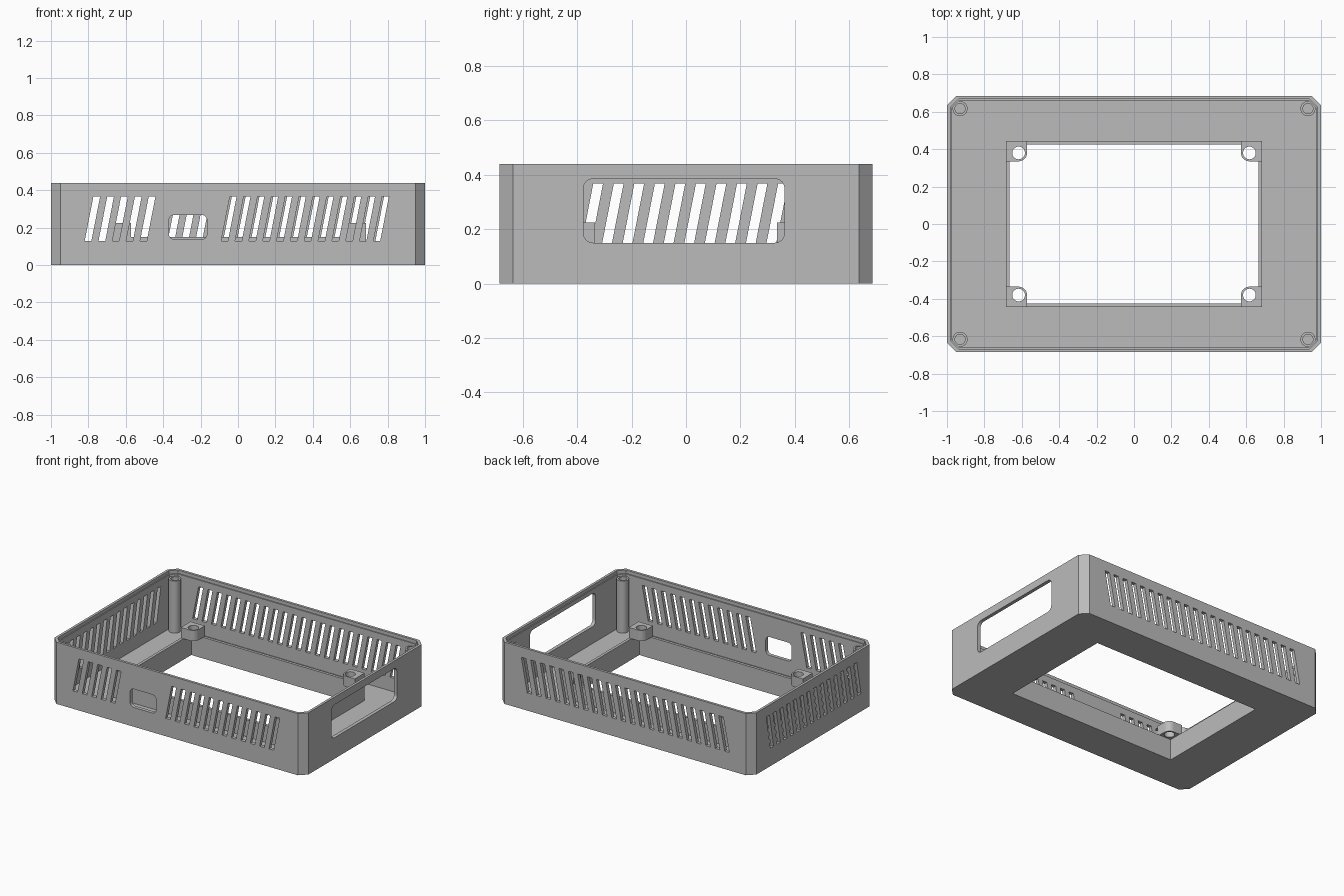
import bpy, bmesh, math

cube = bpy.data.objects.get("Cube")
if cube:
    bpy.data.objects.remove(cube, do_unlink=True)

grey = bpy.data.materials.new("plain_grey")
grey.use_nodes = True
grey.diffuse_color = (0.5, 0.5, 0.5, 1)
grey.node_tree.nodes["Principled BSDF"].inputs["Base Color"].default_value = (0.5, 0.5, 0.5, 1)

HX, HY, HEIGHT = 1.0, 0.685, 0.439
WALL, FLOOR = 0.025, 0.03
RIM_TOP, LUG_TOP, POST_TOP = 0.15, 0.225, 0.40
PITCH, SLOT_W, LEAN, SLOT_LOW, SLOT_HIGH = 0.074, 0.036, 0.047, 0.127, 0.367


def prisms(name, outlines, axis, low, high):
    """Extrude one or more 2D outlines along an axis into a single object."""
    place = {"x": lambda u, v, w: (w, u, v),
             "y": lambda u, v, w: (u, w, v),
             "z": lambda u, v, w: (u, v, w)}[axis]
    bm = bmesh.new()
    for pts in outlines:
        a = [bm.verts.new(place(u, v, low)) for u, v in pts]
        b = [bm.verts.new(place(u, v, high)) for u, v in pts]
        bm.faces.new(a)
        bm.faces.new(b)
        for i in range(len(pts)):
            j = (i + 1) % len(pts)
            bm.faces.new((a[i], a[j], b[j], b[i]))
    bmesh.ops.recalc_face_normals(bm, faces=bm.faces)
    mesh = bpy.data.meshes.new(name)
    bm.to_mesh(mesh)
    bm.free()
    mesh.materials.append(grey)
    obj = bpy.data.objects.new(name, mesh)
    bpy.context.collection.objects.link(obj)
    return obj


def cut(obj, outlines, axis, low, high):
    """Subtract extruded outlines from an object."""
    cutter = prisms("cutter", outlines, axis, low, high)
    cutter.hide_render = True
    mod = obj.modifiers.new("cut", "BOOLEAN")
    mod.operation, mod.solver, mod.object = "DIFFERENCE", "EXACT", cutter
    bpy.context.view_layer.objects.active = obj
    bpy.ops.object.modifier_apply(modifier=mod.name)
    bpy.data.objects.remove(cutter, do_unlink=True)


def rect(hx, hy):
    return [(-hx, -hy), (hx, -hy), (hx, hy), (-hx, hy)]


def chamfered(hx, hy, c):
    return [(-hx + c, -hy), (hx - c, -hy), (hx, -hy + c), (hx, hy - c),
            (hx - c, hy), (-hx + c, hy), (-hx, hy - c), (-hx, -hy + c)]


def arc(cx, cy, r, start, end, n):
    return [(cx + r * math.cos(math.radians(start + (end - start) * i / n)),
             cy + r * math.sin(math.radians(start + (end - start) * i / n)))
            for i in range(n + 1)]


def circle(cx, cy, r, n=32):
    return arc(cx, cy, r, 0, 360, n)[:-1]


def rounded(x0, x1, y0, y1, r):
    corners = [(x1 - r, y1 - r), (x0 + r, y1 - r), (x0 + r, y0 + r), (x1 - r, y0 + r)]
    return [p for k, (x, y) in enumerate(corners)
            for p in arc(x, y, r, 90 * k, 90 * k + 90, 6)]


def slots(start, count, pitch=PITCH):
    """Row of leaning vent slots; start is the lower left corner."""
    return [[(s, SLOT_LOW), (s + SLOT_W, SLOT_LOW),
             (s + SLOT_W + LEAN, SLOT_HIGH), (s + LEAN, SLOT_HIGH)]
            for s in (start + pitch * i for i in range(count))]


# Case shell: chamfered tray with a lid rebate and a large floor opening
shell = prisms("case_shell", [chamfered(HX, HY, 0.05)], "z", 0, HEIGHT)
cut(shell, [chamfered(HX - WALL, HY - WALL, 0.04)], "z", FLOOR, 0.6)
cut(shell, [chamfered(HX - 0.018, HY - 0.018, 0.043)], "z", 0.415, 0.6)
cut(shell, [rect(0.665, 0.425)], "z", -0.1, 0.1)

# Vents: front (split by the connector hole), back and left end
cut(shell, slots(-0.82, 5) + slots(-0.09, 12) + [rounded(-0.37, -0.165, 0.137, 0.268, 0.03)],
    "y", -0.8, -0.6)
cut(shell, slots(-0.82, 22), "y", 0.6, 0.8)
cut(shell, slots(-0.539, 14, 0.0755), "x", -1.1, -0.9)

# Access window in the other end
cut(shell, [rounded(-0.377, 0.362, 0.15, 0.385, 0.035)], "x", 0.9, 1.1)

# Upright rim around the floor opening
rim = prisms("opening_rim", [rect(0.685, 0.445)], "z", FLOOR - 0.01, RIM_TOP)
cut(rim, [rect(0.665, 0.425)], "z", -0.1, 0.3)

# Corner lugs on the rim and screw posts in the case corners
parts = []
for side, sx in (("left", 1), ("right", -1)):
    for end, sy in (("front", -1), ("back", 1)):
        outline = arc(0.617, 0.38, 0.045, 180, 270, 8) + [(0.685, 0.335), (0.685, 0.445), (0.572, 0.445)]
        lug = prisms(f"{end}_{side}_lug", [[(sx * x, sy * y) for x, y in outline]],
                     "z", RIM_TOP, LUG_TOP)
        cut(lug, [circle(sx * 0.617, sy * 0.38, 0.034)], "z", 0.1, 0.3)
        post = prisms(f"{end}_{side}_post", [circle(sx * 0.93, sy * 0.617, 0.04)],
                      "z", FLOOR - 0.01, POST_TOP)
        cut(post, [circle(sx * 0.93, sy * 0.617, 0.027)], "z", 0.15, 0.5)
        parts += [lug, post]

# Smooth the round parts, keeping their edges sharp
for obj in bpy.context.view_layer.objects:
    obj.select_set(obj in parts)
bpy.context.view_layer.objects.active = parts[0]
bpy.ops.object.shade_smooth_by_angle(angle=math.radians(30))
